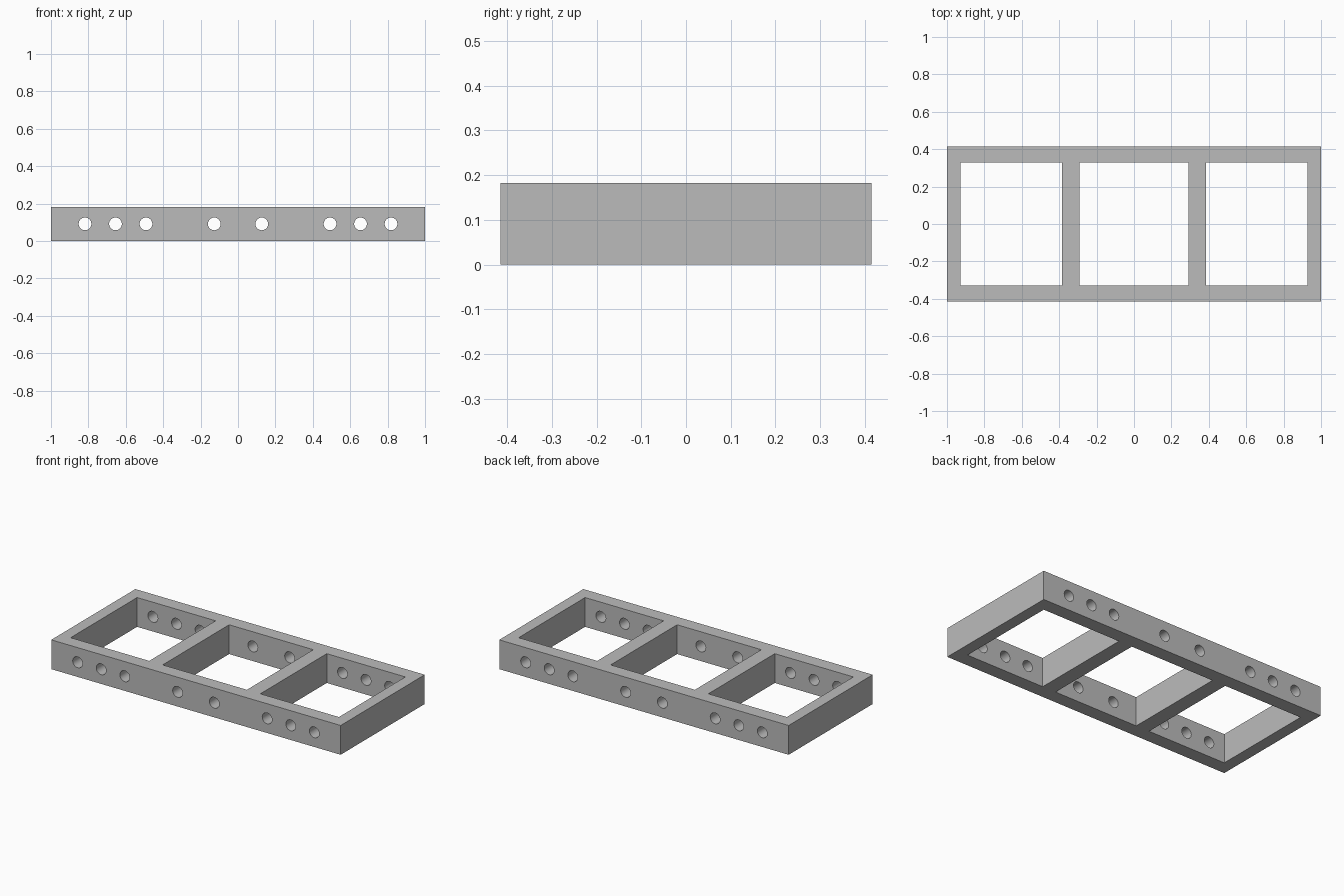
import bpy
import bmesh
import math
from mathutils import Matrix, Vector

cube = bpy.data.objects.get("Cube")
if cube:
    bpy.data.objects.remove(cube, do_unlink=True)

HALF_DEPTH, HEIGHT = 0.415, 0.183
WINDOWS = [(-0.927, -0.384), (-0.291, 0.291), (0.384, 0.927)]
WINDOW_HALF_DEPTH = 0.328
HOLES = [0.127, 0.492, 0.655, 0.818]
HOLE_RADIUS = 0.034

grey = bpy.data.materials.new("plain grey")
grey.use_nodes = True
colour = (0.5, 0.5, 0.5, 1)
grey.diffuse_color = colour
grey.node_tree.nodes["Principled BSDF"].inputs["Base Color"].default_value = colour


def add_box(bm, low, high):
    low, high = Vector(low), Vector(high)
    place = Matrix.Translation((low + high) / 2) @ Matrix.Diagonal((high - low).to_4d())
    bmesh.ops.create_cube(bm, size=1, matrix=place)


def add_bore(bm, x):
    place = Matrix.Translation((x, 0, HEIGHT / 2)) @ Matrix.Rotation(math.pi / 2, 4, "X")
    bmesh.ops.create_cone(bm, cap_ends=True, segments=32, radius1=HOLE_RADIUS,
                          radius2=HOLE_RADIUS, depth=1, matrix=place)


def make_object(name, bm):
    mesh = bpy.data.meshes.new(name)
    bm.to_mesh(mesh)
    bm.free()
    mesh.materials.append(grey)
    obj = bpy.data.objects.new(name, mesh)
    bpy.context.collection.objects.link(obj)
    return obj


def cut(target, cutter):
    cutter.hide_render = True
    mod = target.modifiers.new(cutter.name, "BOOLEAN")
    mod.operation = "DIFFERENCE"
    mod.solver = "EXACT"
    mod.object = cutter
    bpy.context.view_layer.objects.active = target
    bpy.ops.object.modifier_apply(modifier=mod.name)
    bpy.data.objects.remove(cutter, do_unlink=True)


# Solid block for the frame
bm = bmesh.new()
add_box(bm, (-1, -HALF_DEPTH, 0), (1, HALF_DEPTH, HEIGHT))
frame = make_object("frame", bm)

# Three openings, leaving end walls and two cross bars
bm = bmesh.new()
for left, right in WINDOWS:
    add_box(bm, (left, -WINDOW_HALF_DEPTH, -0.1), (right, WINDOW_HALF_DEPTH, HEIGHT + 0.1))
cut(frame, make_object("opening_cutter", bm))

# Mirrored round holes through both long rails
bm = bmesh.new()
for x in HOLES:
    for side in (-1, 1):
        add_bore(bm, side * x)
cut(frame, make_object("hole_cutter", bm))

# Smooth hole walls, crisp frame edges
bpy.ops.object.select_all(action="DESELECT")
frame.select_set(True)
bpy.context.view_layer.objects.active = frame
bpy.ops.object.shade_smooth_by_angle(angle=math.radians(30))
